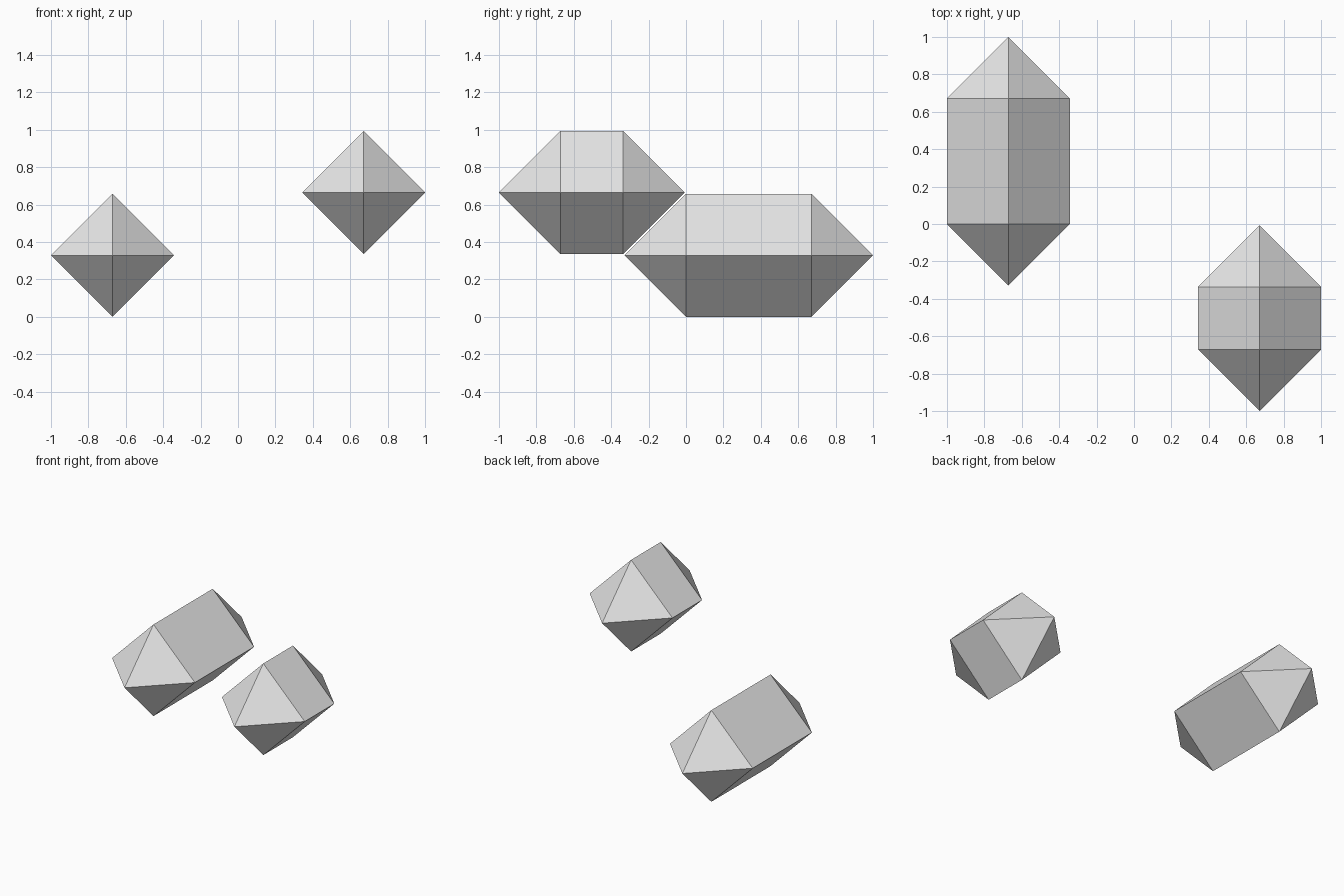
import bpy
import bmesh
from mathutils import Vector

cube = bpy.data.objects.get("Cube")
if cube:
    bpy.data.objects.remove(cube, do_unlink=True)

STEP = 0.3356    # lattice spacing
R = 0.3288       # crystal radius, slightly under one step

grey = bpy.data.materials.new("light_grey")
grey.use_nodes = True
colour = (0.8, 0.8, 0.8, 1)
grey.diffuse_color = colour
grey.node_tree.nodes["Principled BSDF"].inputs["Base Color"].default_value = colour


def crystal(name, x, y_front, y_back, z):
    """Diamond-section bar along y with a pyramid point at each end."""
    bm = bmesh.new()
    section = [(R, 0), (0, R), (-R, 0), (0, -R)]
    front, back = [[bm.verts.new((x + dx, y, z + dz)) for dx, dz in section]
                   for y in (y_front, y_back)]
    front_tip = bm.verts.new(Vector((x, y_front - R, z)))
    back_tip = bm.verts.new(Vector((x, y_back + R, z)))
    for i in range(4):
        j = (i + 1) % 4
        bm.faces.new((front[i], front[j], back[j], back[i]))
        bm.faces.new((front_tip, front[j], front[i]))
        bm.faces.new((back_tip, back[i], back[j]))
    bmesh.ops.recalc_face_normals(bm, faces=bm.faces)
    mesh = bpy.data.meshes.new(name)
    bm.to_mesh(mesh)
    bm.free()
    mesh.materials.append(grey)
    obj = bpy.data.objects.new(name, mesh)
    bpy.context.collection.objects.link(obj)


# Long low crystal at the back right, short raised one at the front left
crystal("long_crystal", -2 * STEP, 0, 2 * STEP, R)
crystal("short_crystal", 2 * STEP, -2 * STEP, -STEP, R + STEP)
